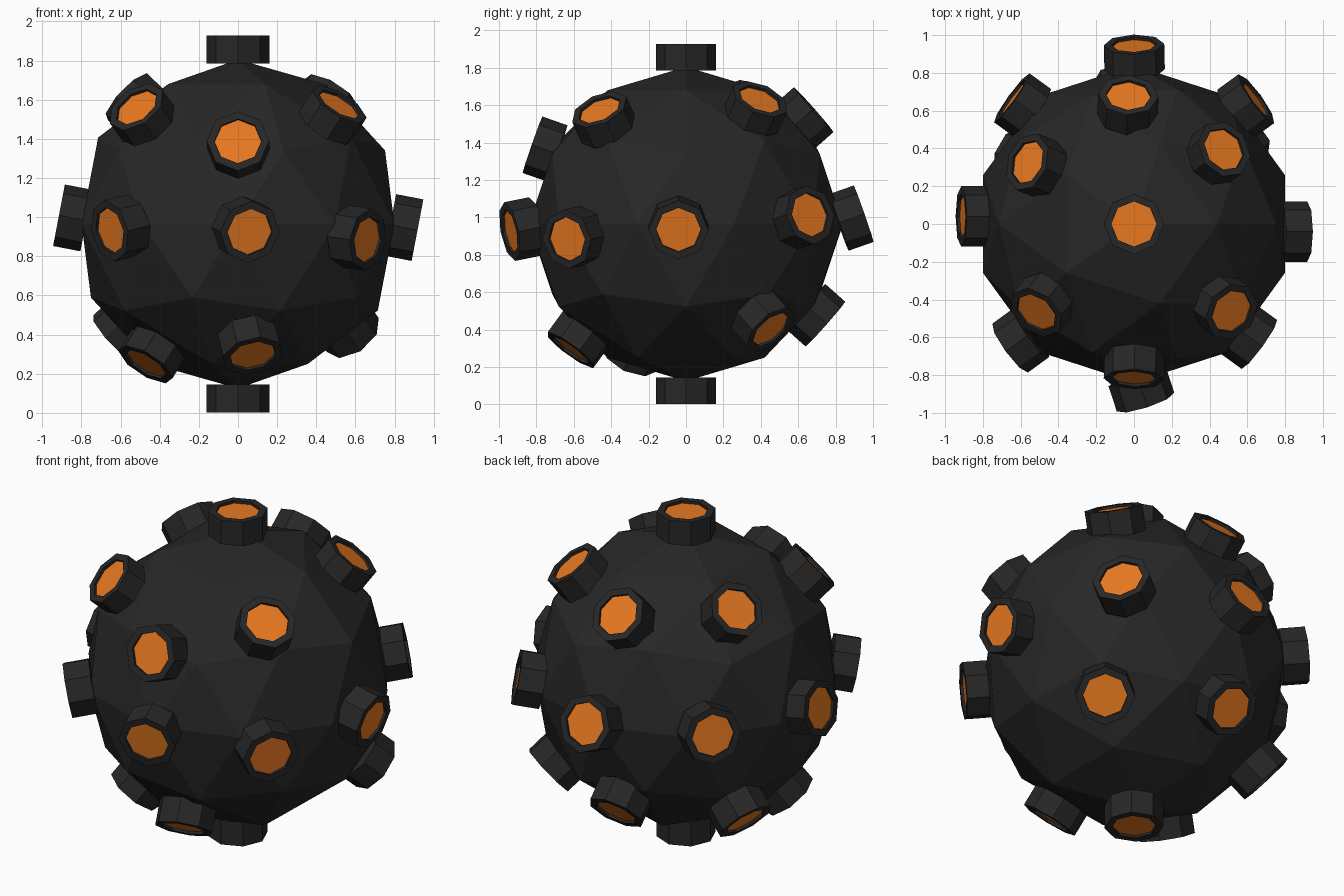
import bpy, bmesh
from mathutils import Vector
from mathutils.bvhtree import BVHTree

if "Cube" in bpy.data.objects:
    bpy.data.objects.remove(bpy.data.objects["Cube"])

R, CZ = 0.84, 0.965            # ball radius and centre height
STUD_R, STUD_H, SINK = 0.16, 0.122, 0.02


def material(name, color):
    m = bpy.data.materials.new(name)
    m.diffuse_color = (*color, 1)
    m.use_nodes = True
    m.node_tree.nodes["Principled BSDF"].inputs["Base Color"].default_value = m.diffuse_color
    return m


dark = material("dark_shell", (0.02, 0.02, 0.02))
orange = material("orange_cap", (0.8, 0.19, 0.015))


def add_object(name, mesh):
    ob = bpy.data.objects.new(name, mesh)
    bpy.context.collection.objects.link(ob)
    return ob


# Faceted ball
bm = bmesh.new()
bmesh.ops.create_icosphere(bm, subdivisions=2, radius=R)
tree = BVHTree.FromBMesh(bm)
ball_mesh = bpy.data.meshes.new("ball")
bm.to_mesh(ball_mesh)
bm.free()
ball_mesh.materials.append(dark)
add_object("ball", ball_mesh).location.z = CZ

# Octagonal stud with a recessed orange cap, base point at its origin
bm = bmesh.new()
bmesh.ops.create_cone(bm, cap_ends=True, segments=8, radius1=STUD_R,
                      radius2=STUD_R, depth=STUD_H + SINK)
bmesh.ops.translate(bm, verts=bm.verts, vec=(0, 0, (STUD_H - SINK) / 2))
bm.faces.ensure_lookup_table()
cap = max(bm.faces, key=lambda f: f.calc_center_median().z)
bmesh.ops.inset_region(bm, faces=[cap], thickness=0.04)
cap = bmesh.ops.extrude_discrete_faces(bm, faces=[cap])["faces"][0]
bmesh.ops.translate(bm, verts=cap.verts, vec=(0, 0, -0.015))
cap.material_index = 1
stud_mesh = bpy.data.meshes.new("stud")
bm.to_mesh(stud_mesh)
bm.free()
stud_mesh.materials.append(dark)
stud_mesh.materials.append(orange)


def stud(name, point, normal):
    ob = add_object(name, stud_mesh)
    ob.location = Vector(point) + Vector((0, 0, CZ))
    ob.rotation_mode = 'QUATERNION'
    ob.rotation_quaternion = Vector(normal).to_track_quat('Z', 'Y')


# Poles
stud("stud_top", (0, 0, R), (0, 0, 1))
stud("stud_bottom", (0, 0, -R), (0, 0, -1))

# Rings of studs: cap centres relative to the ball, seated on the nearest facet
rings = {
    "upper": [(0, -.81, .42), (.51, -.49, .6), (.475, .395, .665),
              (-.03, .67, .6), (-.57, .33, .655), (-.52, -.47, .6)],
    "middle": [(.06, -.94, -.04), (.66, -.635, -.08), (.91, -.04, -.03),
               (.65, .665, .05), (0, .95, .055), (-.65, .67, .05),
               (-.917, .04, .045), (-.66, -.66, -.035)],
    "lower": [(.07, -.6, -.65), (.58, .45, -.56), (-.06, .74, -.53),
              (-.62, .35, -.58), (-.48, -.3, -.73)],
}
for ring, centres in rings.items():
    for i, c in enumerate(centres):
        point, normal, _, _ = tree.find_nearest(Vector(c))
        stud(f"stud_{ring}_{i + 1}", point, normal)
